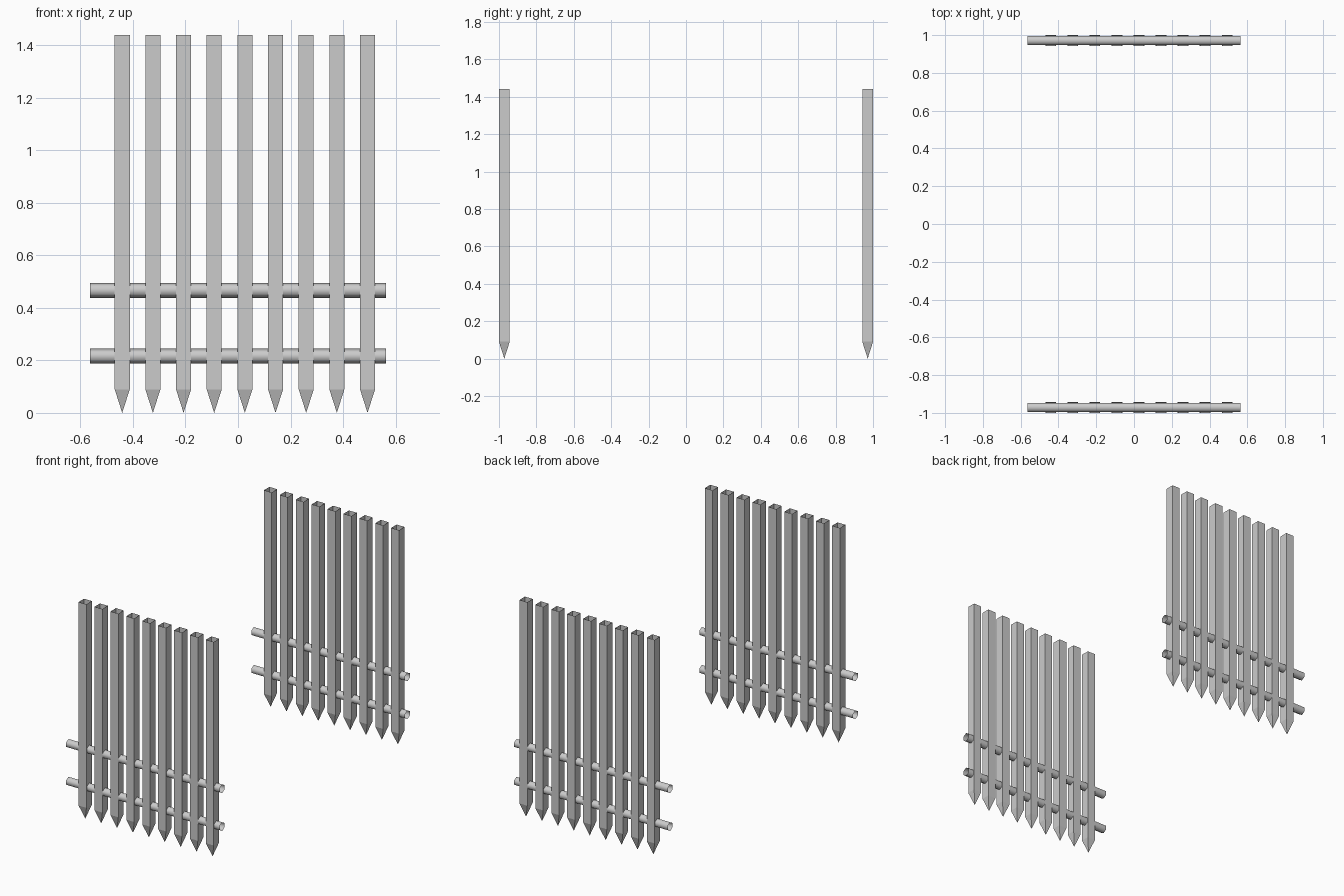
import bpy, bmesh, math

if "Cube" in bpy.data.objects:
    bpy.data.objects.remove(bpy.data.objects["Cube"])

HALF = 0.0287        # half width of a picket, also rail radius
TIP_Z, TOP_Z = 0.09, 1.44
ROW_Y = 1.0 - HALF


def finish(name, bm, smooth=False):
    bmesh.ops.recalc_face_normals(bm, faces=bm.faces[:])
    for f in bm.faces:
        f.smooth = smooth
    mesh = bpy.data.meshes.new(name)
    bm.to_mesh(mesh)
    bm.free()
    obj = bpy.data.objects.new(name, mesh)
    bpy.context.collection.objects.link(obj)
    return obj


def picket(name, x, y):
    # square post, open at the top, pointed at the bottom
    bm = bmesh.new()
    corners = [(-HALF, -HALF), (HALF, -HALF), (HALF, HALF), (-HALF, HALF)]
    low = [bm.verts.new((a, b, TIP_Z)) for a, b in corners]
    high = [bm.verts.new((a, b, TOP_Z)) for a, b in corners]
    tip = bm.verts.new((0, 0, 0))
    for i in range(4):
        j = (i + 1) % 4
        bm.faces.new((low[i], low[j], high[j], high[i]))
        bm.faces.new((low[j], low[i], tip))
    # outward winding for the open shell
    finish(name, bm).location = (x, y, 0)


def rail(name, y, z):
    # six-sided open tube lying along x, corners up and down
    bm = bmesh.new()
    rings = []
    for x in (-0.564, 0.564):
        rings.append([bm.verts.new((x, HALF * math.sin(k * math.pi / 3),
                                    HALF * math.cos(k * math.pi / 3)))
                      for k in range(6)])
    a, b = rings
    for i in range(6):
        j = (i + 1) % 6
        bm.faces.new((a[i], a[j], b[j], b[i]))
    finish(name, bm, smooth=True).location = (0, y, z)


# two identical fence rows, front and back
for side, y in (("front", -ROW_Y), ("back", ROW_Y)):
    for i in range(9):
        picket(f"{side}_picket_{i + 1}", -0.441 + i * 0.1168, y)
    rail(f"{side}_lower_rail", y, 0.216)
    rail(f"{side}_upper_rail", y, 0.467)
